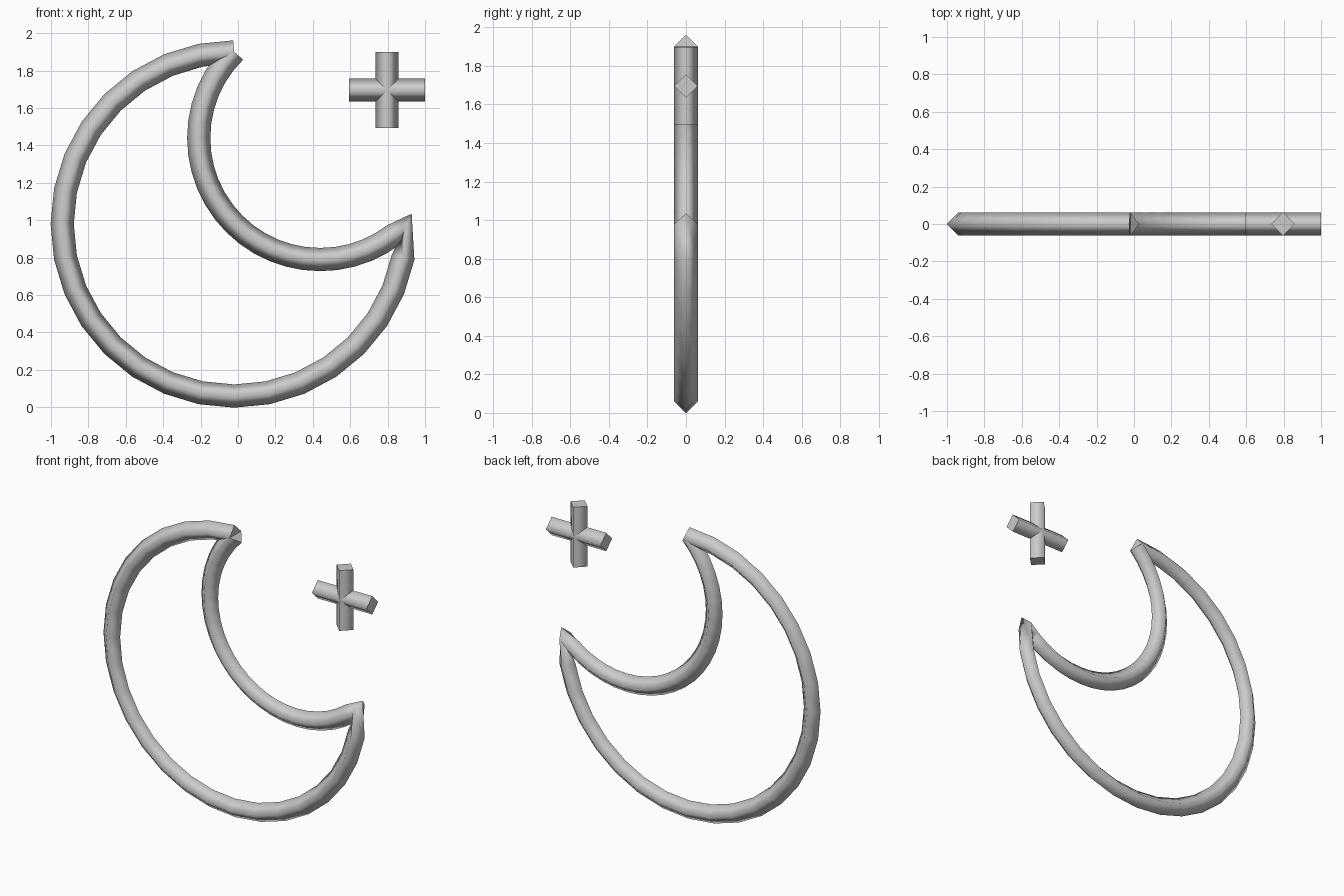
import bpy, bmesh, math
from mathutils import Vector

if "Cube" in bpy.data.objects:
    bpy.data.objects.remove(bpy.data.objects["Cube"])

R = 0.062  # half diagonal of the square tube section

mat = bpy.data.materials.new("light grey")
mat.diffuse_color = (0.6, 0.6, 0.6, 1)
mat.use_nodes = True
mat.node_tree.nodes["Principled BSDF"].inputs["Base Color"].default_value = mat.diffuse_color


def arc(cx, cz, r, a0, a1, n):
    """Points on an arc in the XZ plane, angles in degrees."""
    angles = [math.radians(a0 + (a1 - a0) * i / n) for i in range(n + 1)]
    return [Vector((cx + r * math.cos(a), 0, cz + r * math.sin(a))) for a in angles]


def tube(name, path):
    """Sweep a diamond section along a path, smooth sides and flat caps."""
    bm = bmesh.new()
    rings = []
    depth = Vector((0, 1, 0))
    for i, p in enumerate(path):
        t = Vector((0, 0, 0))
        if i > 0:
            t += (p - path[i - 1]).normalized()
        if i < len(path) - 1:
            t += (path[i + 1] - p).normalized()
        side = t.normalized().cross(depth)
        rings.append([bm.verts.new(p + d * R) for d in (side, depth, -side, -depth)])
    for a, b in zip(rings, rings[1:]):
        for k in range(4):
            j = (k + 1) % 4
            bm.faces.new((a[k], a[j], b[j], b[k])).smooth = True
    for ring in (rings[0][::-1], rings[-1]):
        cap = bm.faces.new(ring)
        for e in cap.edges:
            e.smooth = False
    bmesh.ops.recalc_face_normals(bm, faces=bm.faces)
    me = bpy.data.meshes.new(name)
    bm.to_mesh(me)
    bm.free()
    me.materials.append(mat)
    ob = bpy.data.objects.new(name, me)
    bpy.context.collection.objects.link(ob)
    return ob


# Crescent: outer arc, sharp corner at the right tip, inner arc back to the top
outer = arc(-0.02, 0.98, 0.92, 90, 360, 24)
inner = arc(0.44, 1.44, 0.65, 315, 135, 24)
tube("crescent_outline", outer + inner[1:])

# Small star made of two crossing bars
centre = Vector((0.797, 0, 1.696))
for name, d in (("star_upright", Vector((0, 0, 0.203))),
                ("star_crossbar", Vector((0.203, 0, 0)))):
    tube(name, [centre - d, centre + d])
